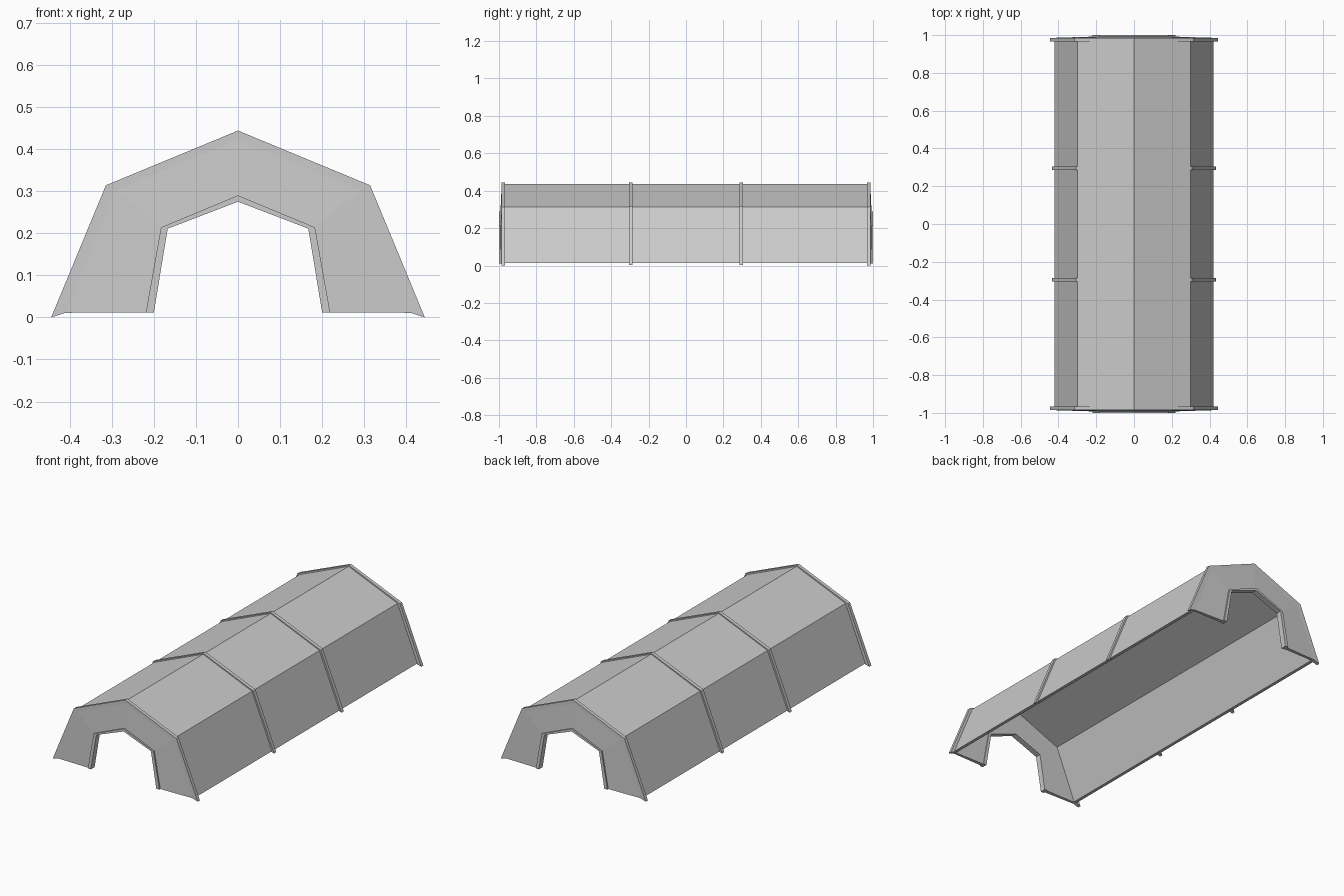
import bpy
import bmesh

if "Cube" in bpy.data.objects:
    bpy.data.objects.remove(bpy.data.objects["Cube"])


def full(half):
    """Mirror a half profile (base, eave, ridge) into a complete arch."""
    return [(-x, z) for x, z in half] + list(reversed(half[:-1]))


def arch(name, outer, inner, back, front_outer, front_inner=None):
    """Solid arch band between two profiles; its front may slope."""
    if front_inner is None:
        front_inner = front_outer
    bm = bmesh.new()
    rows = []
    for half, y in ((outer, back), (outer, front_outer),
                    (inner, front_inner), (inner, back)):
        rows.append([bm.verts.new((x, y, z)) for x, z in full(half)])
    n = len(rows[0])
    for r in range(4):
        a, b = rows[r], rows[(r + 1) % 4]
        for i in range(n - 1):
            bm.faces.new((a[i], a[i + 1], b[i + 1], b[i]))
    for i in (0, n - 1):
        bm.faces.new([row[i] for row in rows])
    bmesh.ops.recalc_face_normals(bm, faces=bm.faces)
    mesh = bpy.data.meshes.new(name)
    bm.to_mesh(mesh)
    bm.free()
    obj = bpy.data.objects.new(name, mesh)
    bpy.context.collection.objects.link(obj)
    return obj


# Half profiles: base, eave, ridge
shell_out = [(0.421, 0.013), (0.299, 0.312), (0, 0.437)]
shell_in = [(0.403, 0.013), (0.286, 0.300), (0, 0.419)]
end_out = [(0.444, 0.0), (0.314, 0.314), (0, 0.444)]
end_in = [(0.410, 0.011), (0.290, 0.302), (0, 0.423)]
rib_out = [(0.434, 0.004), (0.306, 0.316), (0, 0.443)]
rib_in = [(0.412, 0.011), (0.293, 0.306), (0, 0.428)]
frame_out = [(0.219, 0.012), (0.183, 0.214), (0, 0.290)]
frame_in = [(0.200, 0.012), (0.167, 0.211), (0, 0.275)]

# Main tent shell
arch("tent_shell", shell_out, shell_in, -0.97, 0.97)

for s, side in ((-1, "front"), (1, "back")):
    # Thin raised rib around the roof and walls
    arch(side + "_middle_rib", rib_out, rib_in, s * 0.285, s * 0.305)
    # End rim, slightly sloping end wall and doorway frame
    arch(side + "_end_rim", end_out, end_in, s * 0.967, s * 0.986)
    arch(side + "_end_wall", end_in, frame_out, s * 0.972, s * 0.986, s * 0.992)
    arch(side + "_door_frame", frame_out, frame_in, s * 0.968, s * 1.0)
